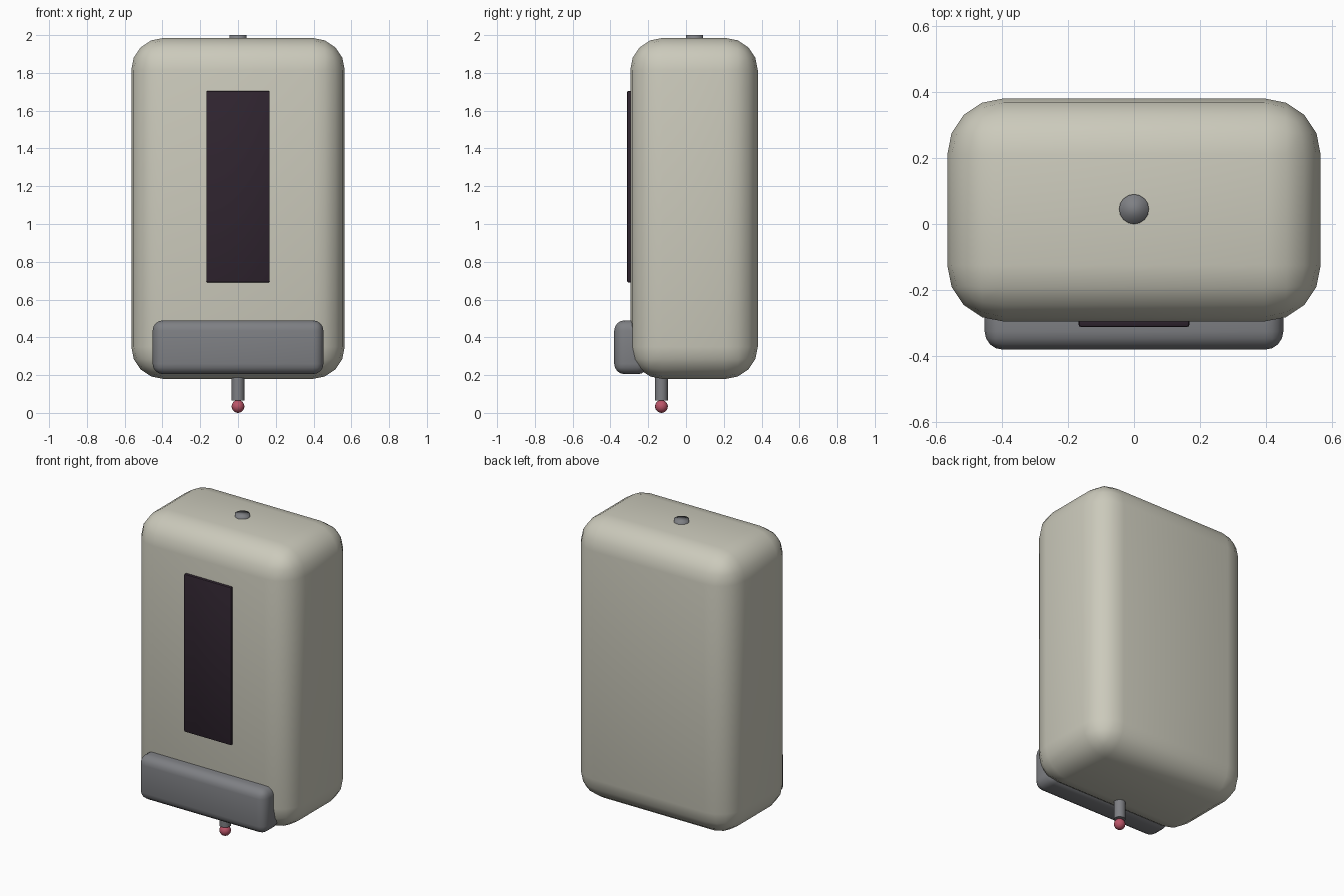
import bpy
from math import radians

cube = bpy.data.objects.get("Cube")
if cube:
    bpy.data.objects.remove(cube, do_unlink=True)


def material(name, rgb):
    m = bpy.data.materials.new(name)
    m.use_nodes = True
    m.diffuse_color = (*rgb, 1)
    bsdf = next(n for n in m.node_tree.nodes if n.type == 'BSDF_PRINCIPLED')
    bsdf.inputs["Base Color"].default_value = (*rgb, 1)
    return m


cream = material("cream plastic", (0.60, 0.59, 0.50))
grey = material("grey plastic", (0.21, 0.215, 0.23))
dark = material("dark window", (0.029, 0.018, 0.029))
pink = material("pink soap", (0.50, 0.09, 0.14))


def finish(name, mat, angle):
    ob = bpy.context.object
    ob.name = ob.data.name = name
    ob.data.materials.append(mat)
    bpy.ops.object.shade_smooth_by_angle(angle=radians(angle))
    return ob


def rounded_box(name, mat, low, high, radius, segments):
    """Box between two corners, with all edges rounded."""
    centre = [(a + b) / 2 for a, b in zip(low, high)]
    bpy.ops.mesh.primitive_cube_add(size=1, location=centre)
    ob = bpy.context.object
    ob.scale = [b - a for a, b in zip(low, high)]
    bpy.ops.object.transform_apply(location=False, rotation=False, scale=True)
    bevel = ob.modifiers.new("rounding", 'BEVEL')
    bevel.width = radius
    bevel.segments = segments
    bpy.ops.object.modifier_apply(modifier=bevel.name)
    return finish(name, mat, 40)


def rod(name, mat, y, bottom, top, radius, angle):
    bpy.ops.mesh.primitive_cylinder_add(
        vertices=16, radius=radius, depth=top - bottom,
        location=(0, y, (bottom + top) / 2))
    return finish(name, mat, angle)


# Main housing, level window and push bar
rounded_box("housing", cream, (-0.565, -0.295, 0.18), (0.565, 0.38, 1.985), 0.17, 4)
rounded_box("level_window", dark, (-0.168, -0.312, 0.69), (0.168, -0.278, 1.705), 0.008, 2)
rounded_box("push_bar", grey, (-0.452, -0.38, 0.205), (0.452, -0.2, 0.49), 0.055, 4)

# Lock button on top, nozzle and soap drop below
rod("lock_button", grey, 0.045, 1.94, 2.0, 0.045, 180)
rod("nozzle", grey, -0.13, 0.066, 0.25, 0.034, 40)
bpy.ops.mesh.primitive_uv_sphere_add(segments=16, ring_count=10, radius=0.034,
                                     location=(0, -0.13, 0.034))
finish("soap_drop", pink, 60)
